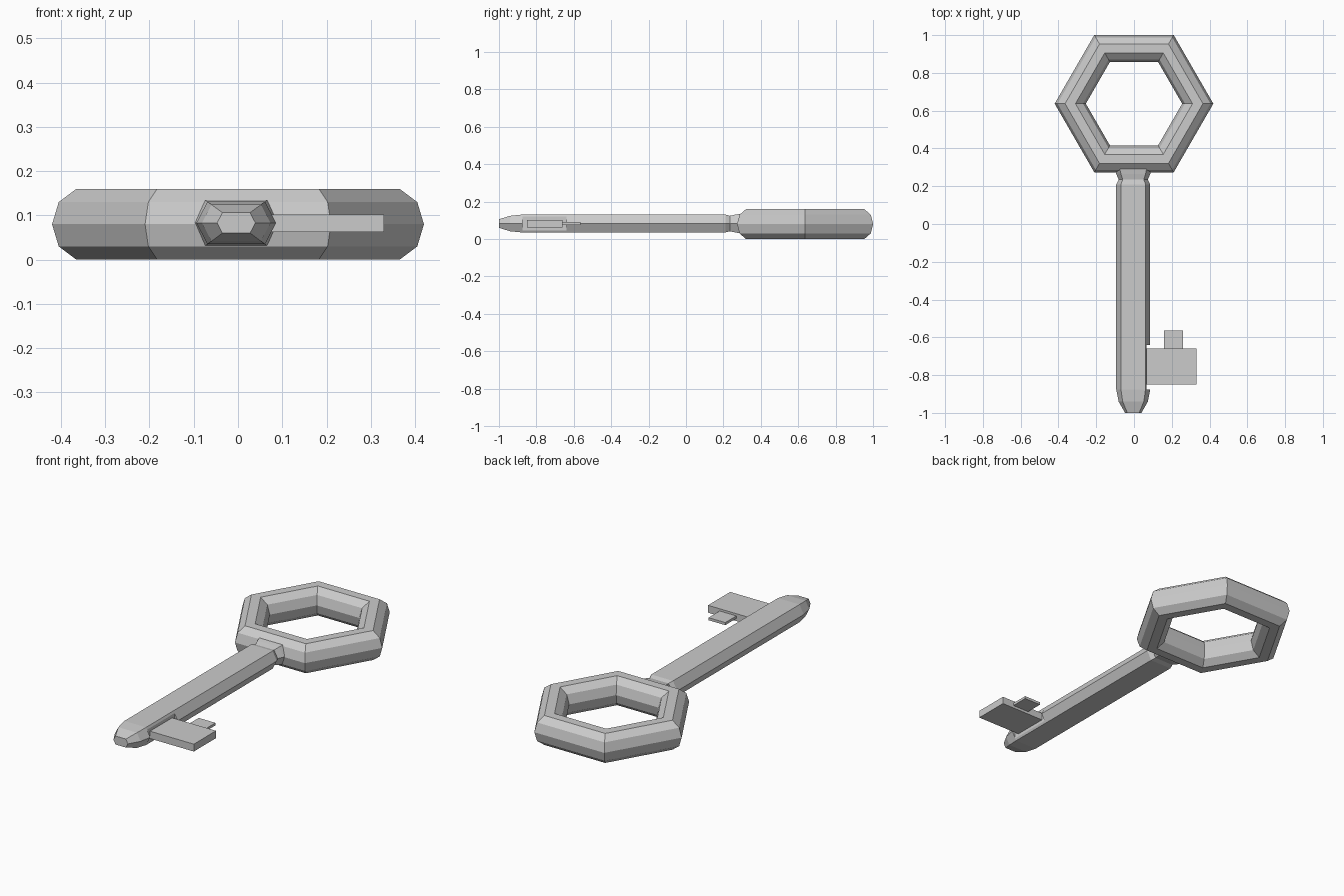
import bpy, bmesh
from math import cos, sin, radians

if "Cube" in bpy.data.objects:
    bpy.data.objects.remove(bpy.data.objects["Cube"])


def loft(name, rings, closed=False):
    """Skin a row of equal-sized rings; cap the ends unless closed."""
    bm = bmesh.new()
    rows = [[bm.verts.new(p) for p in ring] for ring in rings]
    n = len(rows[0])
    for i in range(len(rows) if closed else len(rows) - 1):
        a, b = rows[i], rows[(i + 1) % len(rows)]
        for j in range(n):
            k = (j + 1) % n
            bm.faces.new((a[j], a[k], b[k], b[j]))
    if not closed:
        bm.faces.new(rows[0])
        bm.faces.new(rows[-1])
    bmesh.ops.recalc_face_normals(bm, faces=bm.faces)
    mesh = bpy.data.meshes.new(name)
    bm.to_mesh(mesh)
    bm.free()
    ob = bpy.data.objects.new(name, mesh)
    bpy.context.collection.objects.link(ob)
    return ob


def box(name, x0, x1, y0, y1, z0, z1):
    return loft(name, [[(x, y0, z0), (x, y1, z0), (x, y1, z1), (x, y0, z1)]
                       for x in (x0, x1)])


# Hexagonal bow: octagonal section swept round six corners
section = [(0.42, 0.08), (0.405, 0.13), (0.365, 0.16), (0.31, 0.16),
           (0.27, 0.13), (0.255, 0.08), (0.27, 0.03), (0.31, 0.0),
           (0.365, 0.0), (0.405, 0.03)]
loft("bow", [[(r * cos(radians(a)), 0.637 + r * sin(radians(a)), z)
              for r, z in section] for a in range(0, 360, 60)], closed=True)

# Shaft: flat hexagonal section with rounded tip and necked collar
hexagon = [(-0.09, 0), (-0.065, 0.048), (0.065, 0.048),
           (0.09, 0), (0.065, -0.048), (-0.065, -0.048)]
stations = [(-1.0, 0.48), (-0.94, 0.86), (-0.875, 1.0), (0.21, 1.0),
            (0.235, 0.86), (0.265, 1.0), (0.285, 1.07), (0.34, 1.07)]
shaft = loft("shaft", [[(-0.004 + x * s, y, 0.083 + z * s) for x, z in hexagon]
                       for y, s in stations])

# Recess on the shaft's side where the bit is seated
cutter = box("bit_recess_cutter", 0.067, 0.2, -0.875, -0.64, 0.0, 0.2)
cutter.hide_render = True
cutter.hide_viewport = True
recess = shaft.modifiers.new("bit_recess", 'BOOLEAN')
recess.object = cutter
recess.operation = 'DIFFERENCE'
recess.solver = 'EXACT'

# Bit and its thin tooth
box("bit", 0.05, 0.33, -0.85, -0.66, 0.062, 0.102)
box("bit_tooth", 0.16, 0.26, -0.67, -0.565, 0.076, 0.09)
